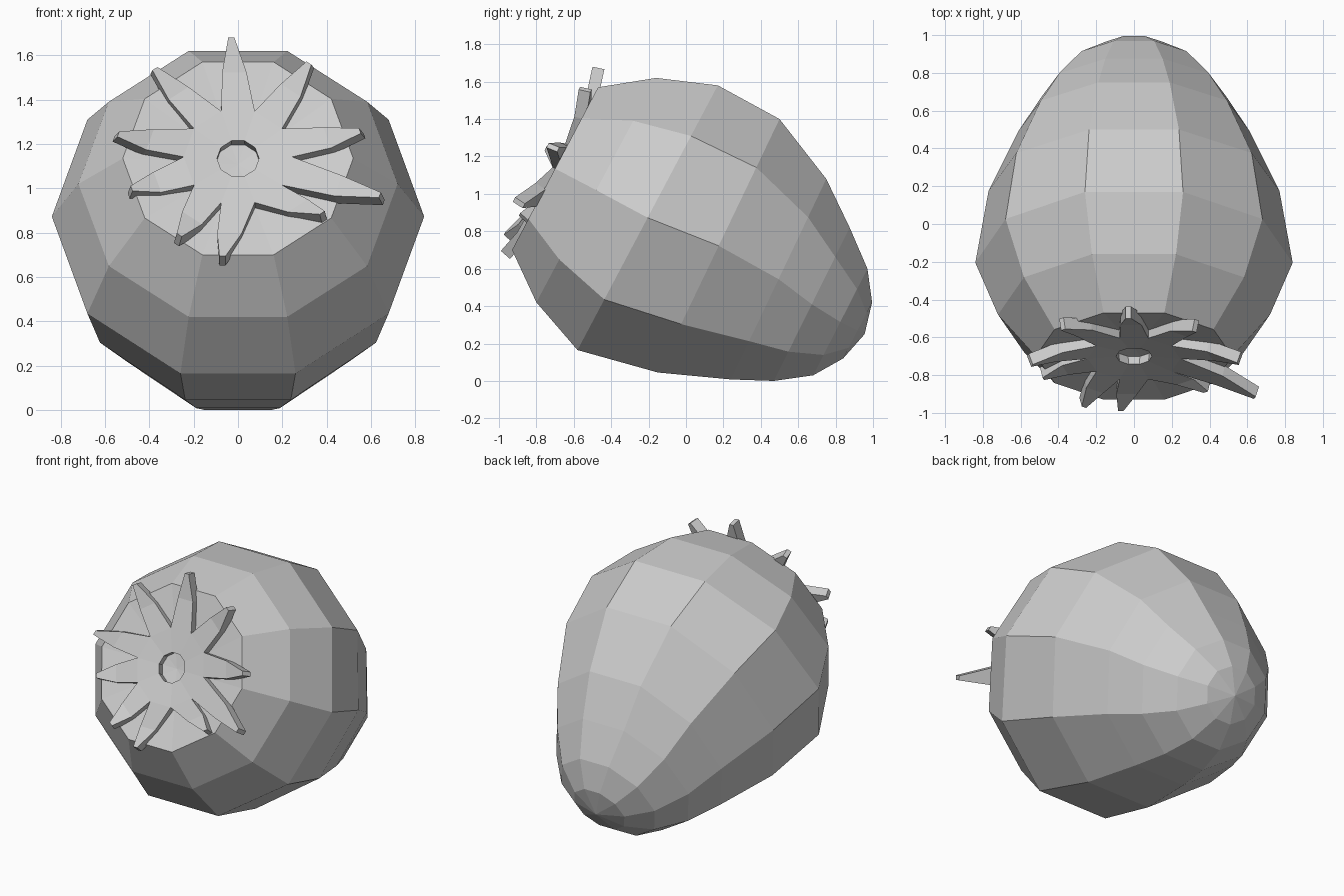
import bpy, bmesh, math
from mathutils import Vector

if "Cube" in bpy.data.objects:
    bpy.data.objects.remove(bpy.data.objects["Cube"])

SIDES = 10
AXIS = Vector((0, 0.884, -0.467))       # from leafy end to tip
UP = Vector((0, 0.467, 0.884))          # "up" inside the leafy end's plane
SIDE = Vector((1, 0, 0))
CAP = Vector((0, -0.70, 1.135))         # middle of the leafy end


def finish(name, bm):
    bmesh.ops.recalc_face_normals(bm, faces=bm.faces)
    mesh = bpy.data.meshes.new(name)
    bm.to_mesh(mesh)
    bm.free()
    obj = bpy.data.objects.new(name, mesh)
    bpy.context.collection.objects.link(obj)
    return obj


# Fruit body: rings given by top (y, z), bottom (y, z) and half width
rings = [
    ((-.47, 1.57), (-.93, .70), .52),
    ((-.16, 1.62), (-.80, .42), .72),
    ((.17, 1.58), (-.58, .165), .84),
    ((.50, 1.40), (-.15, .045), .77),
    ((.75, 1.08), (.24, .008), .61),
    ((.875, .82), (.47, .0), .49),
    ((.97, .60), (.68, .03), .345),
    ((.995, .42), (.84, .12), .185),
]
bm = bmesh.new()
loops = []
for top, bottom, width in rings:
    t, b = Vector((0, *top)), Vector((0, *bottom))
    mid, half = (t + b) / 2, (t - b) / 2 / math.sin(math.radians(72))
    loop = []
    for k in range(SIDES):
        a = math.tau * k / SIDES
        loop.append(bm.verts.new(mid + SIDE * width * math.cos(a) + half * math.sin(a)))
    loops.append(loop)
for lo, hi in zip(loops, loops[1:]):
    for k in range(SIDES):
        n = (k + 1) % SIDES
        bm.faces.new((lo[k], lo[n], hi[n], hi[k]))
# Sunken leafy end and pointed tip
for loop, pole in ((loops[0], CAP + AXIS * 0.06), (loops[-1], Vector((0, .955, .25)))):
    p = bm.verts.new(pole)
    for k in range(SIDES):
        bm.faces.new((loop[k], loop[(k + 1) % SIDES], p))
finish("fruit_body", bm)

# Leaf crown: a star with a central hole; leaf tips anticlockwise from the right
tips = [
    (.55, -.74, 1.26), (.32, -.57, 1.565), (-.03, -.50, 1.68), (-.375, -.56, 1.54),
    (-.54, -.75, 1.245), (-.48, -.82, 1.0), (-.265, -.97, .79), (-.07, -.99, .695),
    (.38, -.89, .89), (.64, -.92, .97),
]
bm = bmesh.new()


def crown_ring(radius, lift):
    return [bm.verts.new(CAP - AXIS * lift + radius * (SIDE * math.cos(a) + UP * math.sin(a)))
            for a in (math.tau * k / SIDES for k in range(SIDES))]


hole, valley = crown_ring(.095, .0), crown_ring(.245, .015)
for k, tip in enumerate(tips):
    n = (k + 1) % SIDES
    tip = Vector(tip)
    bm.faces.new((hole[k], valley[k], valley[n], hole[n]))
    base = (valley[k].co + valley[n].co) / 2
    across = (valley[n].co - valley[k].co).normalized()
    middle = base.lerp(tip, .55) + AXIS * .015
    m1, m2 = (bm.verts.new(middle + across * s * .055) for s in (-1, 1))
    t1, t2 = (bm.verts.new(tip + across * s * .014) for s in (-1, 1))
    bm.faces.new((valley[k], m1, m2, valley[n]))
    bm.faces.new((m1, t1, t2, m2))
for f in bm.faces:
    f.normal_update()
crown = finish("leaf_crown", bm)
# Make the outward side face away from the fruit, then thicken inwards
if crown.data.polygons[0].normal.dot(AXIS) > 0:
    crown.data.flip_normals()
solid = crown.modifiers.new("thickness", 'SOLIDIFY')
solid.thickness = .065
solid.offset = -1
